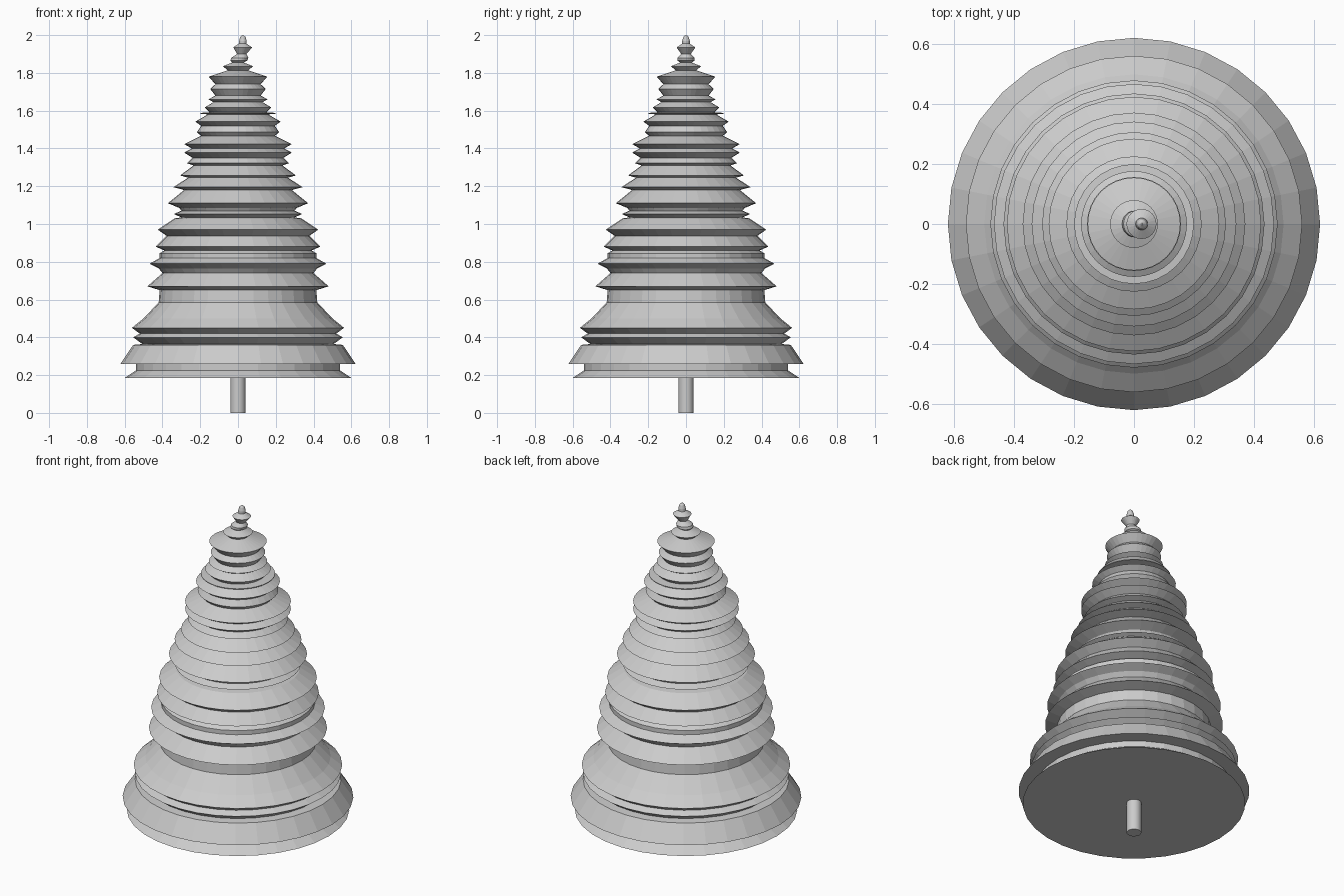
import bpy, bmesh, math

SIDES = 32


def lathe(name, profile, sides=SIDES, smooth=False):
    """Spin (radius, z, optional x offset) rings into a closed solid."""
    bm = bmesh.new()
    rings = []
    for p in profile:
        r, z = p[0], p[1]
        ox = p[2] if len(p) > 2 else 0.0
        rings.append([bm.verts.new((ox + r * math.cos(2 * math.pi * i / sides),
                                    r * math.sin(2 * math.pi * i / sides), z))
                      for i in range(sides)])
    for a, b in zip(rings, rings[1:]):
        for i in range(sides):
            j = (i + 1) % sides
            bm.faces.new((a[i], a[j], b[j], b[i]))
    bm.faces.new(rings[0][::-1])
    bm.faces.new(rings[-1])
    bmesh.ops.recalc_face_normals(bm, faces=bm.faces)
    for f in bm.faces:
        f.smooth = smooth and len(f.verts) == 4
    me = bpy.data.meshes.new(name)
    bm.to_mesh(me)
    bm.free()
    ob = bpy.data.objects.new(name, me)
    bpy.context.collection.objects.link(ob)
    return ob


# trunk
lathe("trunk", [(0.04, 0), (0.04, 0.2)], 16, True)

# wide bottom skirt
lathe("bottom_skirt", [(0.60, 0.185), (0.54, 0.225), (0.54, 0.26), (0.622, 0.26),
                       (0.555, 0.36), (0.50, 0.365)])

# lower branches
lathe("lower_branches", [
    (0.50, 0.36), (0.555, 0.40), (0.52, 0.42), (0.562, 0.45), (0.50, 0.50),
    (0.42, 0.585), (0.415, 0.65), (0.48, 0.67), (0.40, 0.74), (0.42, 0.765),
    (0.468, 0.79), (0.415, 0.82), (0.415, 0.845), (0.39, 0.86),
    (0.436, 0.88), (0.375, 0.94)])

# middle branches
lathe("middle_branches", [
    (0.375, 0.935), (0.425, 0.97), (0.335, 1.03), (0.30, 1.035), (0.34, 1.053),
    (0.30, 1.07), (0.31, 1.085), (0.372, 1.11), (0.285, 1.18), (0.342, 1.195),
    (0.265, 1.245), (0.307, 1.257), (0.235, 1.31), (0.27, 1.322),
    (0.24, 1.35), (0.285, 1.378), (0.245, 1.40), (0.285, 1.423), (0.20, 1.465)])

# upper branches
lathe("upper_branches", [
    (0.19, 1.46), (0.217, 1.487), (0.195, 1.52), (0.226, 1.542), (0.16, 1.58),
    (0.20, 1.584), (0.20, 1.588), (0.15, 1.592), (0.177, 1.617), (0.13, 1.645),
    (0.157, 1.66), (0.12, 1.68), (0.147, 1.715), (0.12, 1.74), (0.155, 1.78),
    (0.05, 1.815)])

# crown, leaning slightly sideways at the tip
lathe("crown", [
    (0.05, 1.81), (0.08, 1.835), (0.03, 1.855), (0.045, 1.865, 0.005),
    (0.045, 1.88, 0.01), (0.025, 1.90, 0.02), (0.05, 1.935, 0.025),
    (0.02, 1.955, 0.025), (0.02, 1.97, 0.026), (0.014, 1.99, 0.026), (0.003, 2.0, 0.026)], 24)
